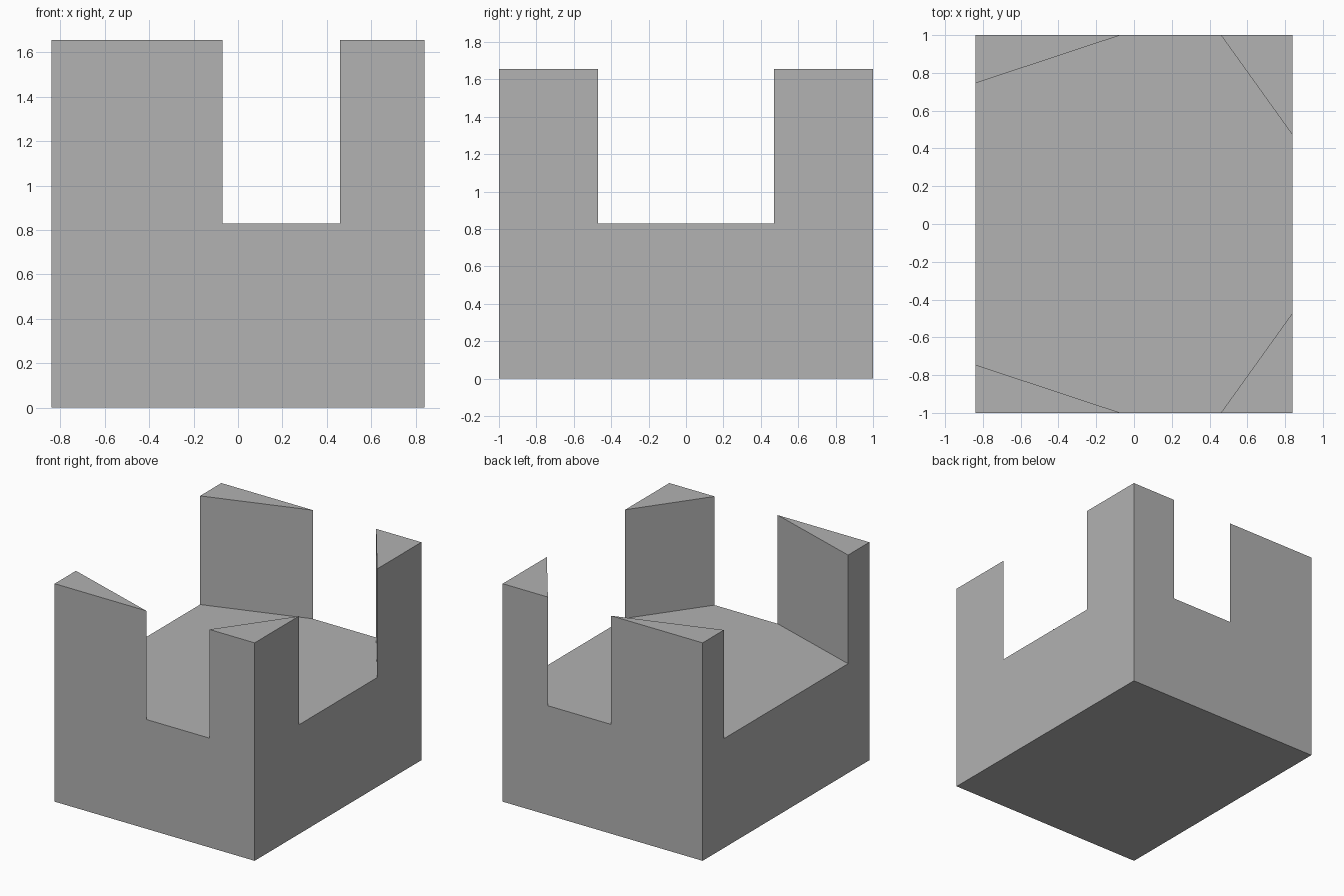
import bpy
import bmesh

cube = bpy.data.objects.get("Cube")
if cube:
    bpy.data.objects.remove(cube, do_unlink=True)

W, D = 0.84, 1.0            # half width and half depth
FLOOR, TOP = 0.83, 1.655    # floor of the recess, top of the corner posts
FRONT_L, FRONT_R = -0.07, 0.46   # gap in the front and back walls
LEFT_Y, RIGHT_Y = 0.745, 0.47    # half gaps in the two side walls

# Corner posts, anticlockwise: point before the corner, corner, point after it
posts = [
    ((-W, -LEFT_Y), (-W, -D), (FRONT_L, -D)),
    ((FRONT_R, -D), (W, -D), (W, -RIGHT_Y)),
    ((W, RIGHT_Y), (W, D), (FRONT_R, D)),
    ((FRONT_L, D), (-W, D), (-W, LEFT_Y)),
]

bm = bmesh.new()


def ring(index, z):
    return [bm.verts.new((*post[index], z)) for post in posts]


base = ring(1, 0)
corner_top = ring(1, TOP)
before_low, before_top = ring(0, FLOOR), ring(0, TOP)
after_low, after_top = ring(2, FLOOR), ring(2, TOP)

# Underside and recessed floor
bm.faces.new(base[::-1])
bm.faces.new([v for pair in zip(before_low, after_low) for v in pair])

for i in range(4):
    j = (i + 1) % 4
    # Notched outer wall
    bm.faces.new((base[i], base[j], corner_top[j], before_top[j],
                  before_low[j], after_low[i], after_top[i], corner_top[i]))
    # Triangular post: top and inner face
    bm.faces.new((before_top[i], corner_top[i], after_top[i]))
    bm.faces.new((before_low[i], before_top[i], after_top[i], after_low[i]))

bmesh.ops.recalc_face_normals(bm, faces=bm.faces)
mesh = bpy.data.meshes.new("corner_post_block")
bm.to_mesh(mesh)
bm.free()

# Plain grey
grey = bpy.data.materials.new("grey")
grey.use_nodes = True
colour = (0.445, 0.445, 0.445, 1)
grey.diffuse_color = colour
grey.node_tree.nodes["Principled BSDF"].inputs["Base Color"].default_value = colour
mesh.materials.append(grey)

block = bpy.data.objects.new("corner_post_block", mesh)
bpy.context.collection.objects.link(block)
